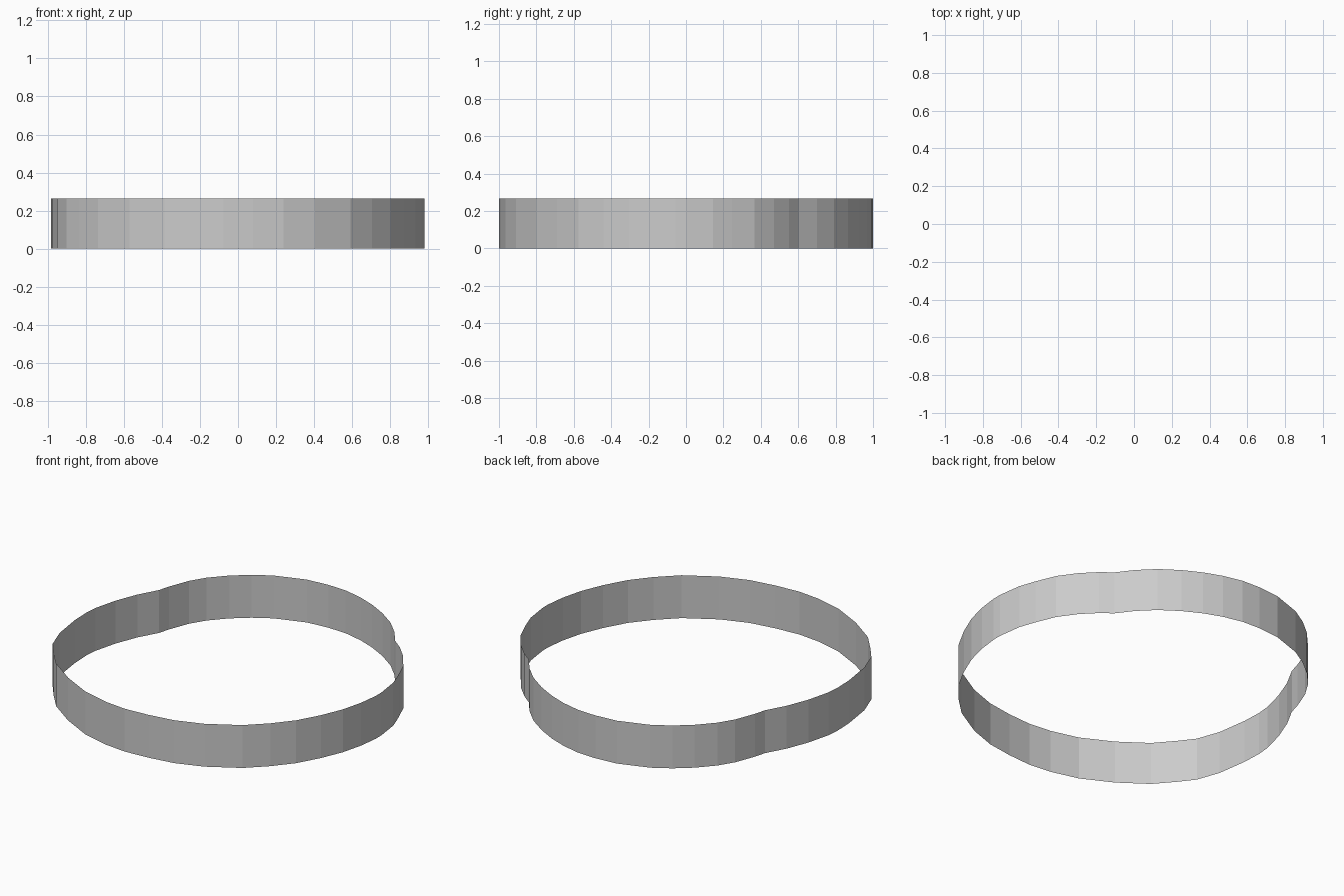
import bpy, bmesh

HEIGHT = 0.265

# Outline of the cutter band seen from above, clockwise from the top lobe
profile = [
    (-.22, .988), (-.08, 1), (.04, .995), (.16, .967), (.27, .925), (.38, .867),
    (.49, .79), (.58, .70), (.652, .605),                       # right notch
    (.72, .552), (.80, .47), (.875, .365), (.925, .245), (.96, .145), (.98, 0),
    (.98, -.055), (.965, -.175), (.932, -.305), (.875, -.44), (.80, -.575),
    (.705, -.69), (.59, -.80), (.405, -.908), (.24, -.966), (.08, -.99),
    (-.075, -1), (-.215, -.985), (-.385, -.94), (-.57, -.845), (-.735, -.727),
    (-.835, -.61), (-.90, -.525), (-.95, -.385), (-.977, -.2), (-.982, -.08),
    (-.975, 0), (-.938, .145), (-.885, .28), (-.82, .398),      # left notch
    (-.80, .47), (-.752, .595), (-.695, .687), (-.607, .783), (-.51, .862),
    (-.405, .925),
]

# Thin open wall: extrude the closed outline straight up
bm = bmesh.new()
base = [bm.verts.new((x, y, 0)) for x, y in profile]
rim = [bm.edges.new((base[i - 1], base[i])) for i in range(len(base))]
top = bmesh.ops.extrude_edge_only(bm, edges=rim)["geom"]
bmesh.ops.translate(bm, vec=(0, 0, HEIGHT),
                    verts=[g for g in top if isinstance(g, bmesh.types.BMVert)])

# Make every face point away from the centre
for f in bm.faces:
    f.normal_update()
    if f.normal.xy.dot(f.calc_center_median().xy) < 0:
        f.normal_flip()

mesh = bpy.data.meshes.new("band_wall")
bm.to_mesh(mesh)
bm.free()
bpy.context.collection.objects.link(bpy.data.objects.new("band_wall", mesh))
